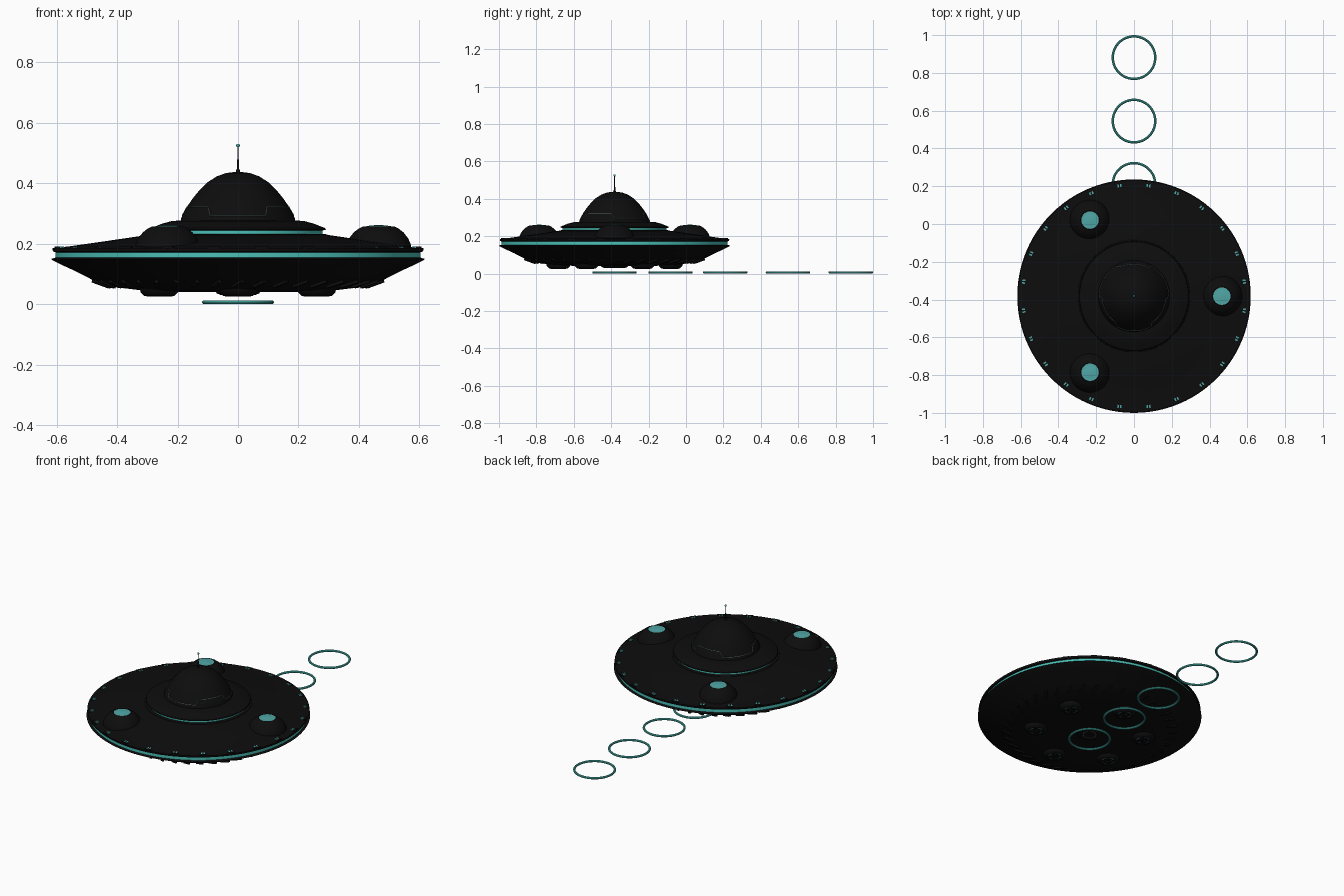
import bpy, bmesh, math
from mathutils import Matrix, Vector

cube = bpy.data.objects.get("Cube")
if cube:
    bpy.data.objects.remove(cube, do_unlink=True)

CY = -0.382  # saucer centre along y


def material(name, rgb):
    m = bpy.data.materials.new(name)
    m.use_nodes = True
    m.diffuse_color = (*rgb, 1)
    bsdf = m.node_tree.nodes["Principled BSDF"]
    bsdf.inputs["Base Color"].default_value = (*rgb, 1)
    bsdf.inputs["Roughness"].default_value = 0.6
    return m


BLACK = material("hull black", (0.004, 0.004, 0.004))
TEAL = material("glow teal", (0.07, 0.53, 0.48))
LAMP = material("lamp teal", (0.08, 0.38, 0.38))
SEAM = material("seam grey", (0.08, 0.13, 0.12))


def finish(name, bm, mats, angle=35):
    bmesh.ops.recalc_face_normals(bm, faces=bm.faces)
    me = bpy.data.meshes.new(name)
    bm.to_mesh(me)
    bm.free()
    for m in mats:
        me.materials.append(m)
    me.shade_smooth()
    me.set_sharp_from_angle(angle=math.radians(angle))
    ob = bpy.data.objects.new(name, me)
    bpy.context.collection.objects.link(ob)
    return ob


def lathe(name, profile, centre, mats=(BLACK,), glow=(), steps=96, closed=False):
    """Revolve (radius, z) points; the profile spans listed in glow take slot 1."""
    bm = bmesh.new()
    rings = []
    for r, z in profile:
        if r < 1e-6:
            rings.append([bm.verts.new((centre[0], centre[1], z))] * steps)
            continue
        rings.append([bm.verts.new((centre[0] + r * math.cos(2 * math.pi * i / steps),
                                    centre[1] + r * math.sin(2 * math.pi * i / steps), z))
                      for i in range(steps)])
    if closed:
        rings.append(rings[0])
    for k in range(len(rings) - 1):
        a, b = rings[k], rings[k + 1]
        for i in range(steps):
            j = (i + 1) % steps
            corners = list(dict.fromkeys((a[i], a[j], b[j], b[i])))
            face = bm.faces.new(corners)
            face.material_index = 1 if k in glow else 0
    return finish(name, bm, mats)


def polar(r, deg, z=0.0):
    a = math.radians(deg)
    return Vector((r * math.cos(a), CY + r * math.sin(a), z))


def boxes(name, placements, size, mat):
    """Many equal boxes in one object, each given by a matrix."""
    bm = bmesh.new()
    for m in placements:
        bmesh.ops.create_cube(bm, size=1, matrix=m @ Matrix.Diagonal((*size, 1)))
    return finish(name, bm, [mat])


def turned(r, deg, z, tilt=0, twist=0):
    return (Matrix.Translation(polar(r, deg, z))
            @ Matrix.Rotation(math.radians(deg), 4, 'Z')
            @ Matrix.Rotation(math.radians(tilt), 4, 'Y')
            @ Matrix.Rotation(math.radians(twist), 4, 'Z'))


centre = (0, CY)

# Saucer hull with the glowing rim band sunk between two lips
lathe("hull", [(0, 0.04), (0.2, 0.041), (0.32, 0.046), (0.43, 0.06), (0.48, 0.08),
               (0.536, 0.109), (0.58, 0.129), (0.612, 0.145), (0.618, 0.15),
               (0.604, 0.154), (0.604, 0.172), (0.612, 0.175), (0.614, 0.186),
               (0.59, 0.187), (0.45, 0.207), (0.3, 0.229), (0, 0.24)],
      centre, (BLACK, TEAL), glow=(9,))

# Raised collar with its own light band under the overhang
lathe("collar", [(0.3, 0.222), (0.296, 0.231), (0.279, 0.233), (0.279, 0.244),
                 (0.291, 0.247), (0.288, 0.252), (0.25, 0.267), (0.22, 0.275),
                 (0.195, 0.277), (0, 0.277)],
      centre, (BLACK, TEAL), glow=(2,))

# Cabin dome
dome = [(0.19, 0.272), (0.188, 0.285), (0.178, 0.305), (0.165, 0.328), (0.146, 0.355),
        (0.125, 0.38), (0.1, 0.404), (0.07, 0.423), (0.04, 0.434), (0, 0.439)]
lathe("cabin_dome", dome, centre)


def dome_radius(z):
    for (r0, z0), (r1, z1) in zip(dome, dome[1:]):
        if z0 <= z <= z1:
            return r0 + (r1 - r0) * (z - z0) / (z1 - z0)
    return 0


# Stepped seam line around the dome
curve = bpy.data.curves.new("dome_seam", 'CURVE')
curve.dimensions = '3D'
curve.bevel_depth = 0.0018
curve.bevel_resolution = 1
points = []
for k in range(3):
    start = -120 + 120 * k
    for step in range(13):
        points.append((start + step * 5, 0.294))
    for step in range(11):
        points.append((start + 64 + step * 5, 0.322))
spline = curve.splines.new('POLY')
spline.points.add(len(points) - 1)
spline.use_cyclic_u = True
for p, (deg, z) in zip(spline.points, points):
    p.co = (*polar(dome_radius(z) + 0.0005, deg, z), 1)
curve.materials.append(SEAM)
bpy.context.collection.objects.link(bpy.data.objects.new("dome_seam", curve))

# Antenna and its lit tip
lathe("antenna", [(0.008, 0.432), (0.006, 0.444), (0.004, 0.448), (0.0035, 0.475),
                  (0.002, 0.48), (0.002, 0.522), (0, 0.522)], centre, steps=16)
bm = bmesh.new()
bmesh.ops.create_uvsphere(bm, u_segments=16, v_segments=8, radius=0.006,
                          matrix=Matrix.Translation((0, CY, 0.525)))
finish("antenna_tip", bm, [TEAL])

# Three lamp blisters on the upper hull
for n, deg in enumerate((0, 120, 240)):
    p = polar(0.465, deg)
    lathe(f"lamp_blister_{n + 1}",
          [(0.108, 0.18), (0.106, 0.2), (0.097, 0.219), (0.082, 0.238), (0.065, 0.251),
           (0.05, 0.258), (0.046, 0.257), (0.025, 0.261), (0, 0.262)],
          p[:2], (BLACK, LAMP), glow=(6, 7), steps=48)

# Paired marker lights along the rim
lights = [turned(0.59, 7.5 + 15 * k + side, 0.188, 4)
          for k in range(24) for side in (-0.7, 0.7)]
boxes("rim_lights", lights, (0.018, 0.008, 0.006), LAMP)
boxes("rim_light_mounts", [turned(0.603, 7.5 + 15 * k, 0.186) for k in range(24)],
      (0.012, 0.04, 0.009), BLACK)

# Slanted vents around the underside
boxes("hull_vents", [turned(0.455, 9 * k, 0.068, -20, 30) for k in range(40)],
      (0.06, 0.014, 0.012), BLACK)

# Thruster pods beneath, with lit grilles
spots = [polar(0.3, 30 + 60 * k) for k in range(6)]
bars = []
for n, p in enumerate(spots):
    lathe(f"thruster_pod_{n + 1}",
          [(0.066, 0.055), (0.062, 0.04), (0.05, 0.028), (0.04, 0.026), (0.036, 0.03),
           (0, 0.03)],
          p[:2], (BLACK, LAMP), glow=(4,), steps=32)
    for off in (-0.024, -0.012, 0, 0.012, 0.024):
        bars.append(Matrix.Translation((p.x + off, p.y, 0.029)))
        bars.append(Matrix.Translation((p.x, p.y + off, 0.029))
                    @ Matrix.Rotation(math.pi / 2, 4, 'Z'))
boxes("thruster_grilles", bars, (0.006, 0.056, 0.004), BLACK)

# Central emitter
lathe("central_emitter", [(0.075, 0.045), (0.07, 0.036), (0.055, 0.03), (0.045, 0.03),
                          (0.04, 0.034), (0.034, 0.034), (0, 0.035)],
      centre, (BLACK, SEAM), glow=(4,), steps=48)

# Trail of beam rings behind the craft
section = [(0.1125 + 0.0065 * math.cos(2 * math.pi * i / 10),
            0.0065 + 0.0065 * math.sin(2 * math.pi * i / 10)) for i in range(10)]
for n, y in enumerate((CY, -0.083, 0.21, 0.545, 0.881)):
    lathe(f"beam_ring_{n + 1}", section, (0, y), (TEAL,), steps=64, closed=True)
